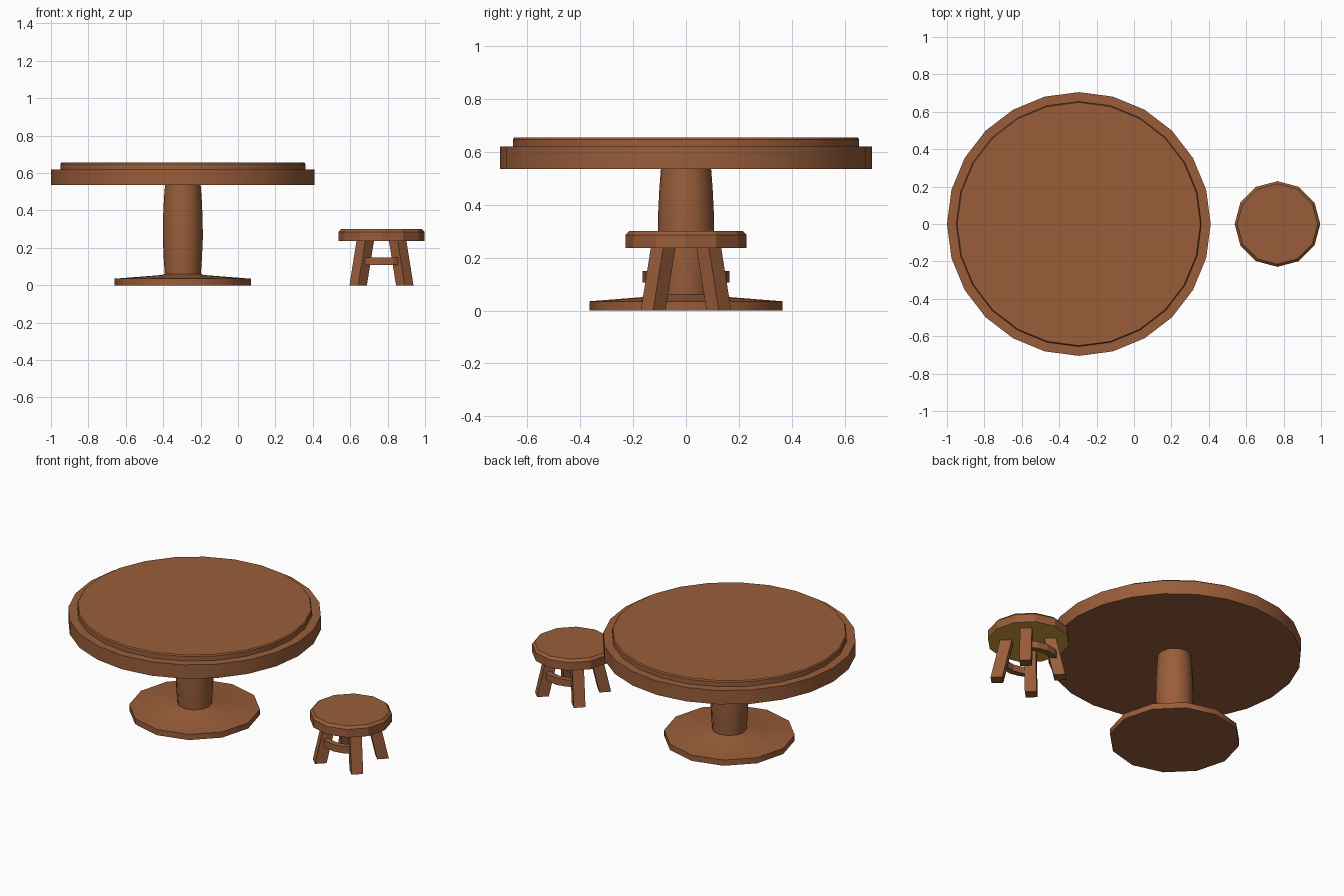
import bpy, math
from mathutils import Vector

if "Cube" in bpy.data.objects:
    bpy.data.objects.remove(bpy.data.objects["Cube"])


def material(name, rgb):
    m = bpy.data.materials.new(name)
    m.diffuse_color = (*rgb, 1)
    m.use_nodes = True
    m.node_tree.nodes["Principled BSDF"].inputs["Base Color"].default_value = m.diffuse_color
    return m


brown = material("brown wood", (0.32, 0.11, 0.042))
gold = material("raw underside wood", (0.66, 0.35, 0.047))


def add_object(name, verts, faces, mat, smooth=None):
    me = bpy.data.meshes.new(name)
    me.from_pydata(verts, [], faces)
    me.materials.append(mat)
    ob = bpy.data.objects.new(name, me)
    bpy.context.collection.objects.link(ob)
    if smooth:
        bpy.ops.object.select_all(action='DESELECT')
        ob.select_set(True)
        bpy.context.view_layer.objects.active = ob
        bpy.ops.object.shade_smooth_by_angle(angle=math.radians(smooth))
    return ob


def lathe(name, cx, profile, n, mat, smooth=None):
    """Closed turned shape from (radius, height) points, bottom to top."""
    verts = [(cx + r * math.cos(2 * math.pi * i / n), r * math.sin(2 * math.pi * i / n), z)
             for r, z in profile for i in range(n)]
    faces = [(k * n + i, k * n + (i + 1) % n, (k + 1) * n + (i + 1) % n, (k + 1) * n + i)
             for k in range(len(profile) - 1) for i in range(n)]
    faces.append(tuple(reversed(range(n))))
    faces.append(tuple(range((len(profile) - 1) * n, len(profile) * n)))
    return add_object(name, verts, faces, mat, smooth)


# Table
TX, SX = -0.295, 0.767
lathe("table_top", TX, [(0.705, 0.535), (0.705, 0.62), (0.655, 0.62), (0.655, 0.648),
                        (0.65, 0.655)], 24, brown, 25)
lathe("table_column", TX, [(0.095, 0.04), (0.102, 0.14), (0.107, 0.25), (0.106, 0.36),
                           (0.101, 0.46), (0.095, 0.54)], 12, brown, 40)
lathe("table_base", TX, [(0.365, 0), (0.365, 0.035), (0.11, 0.055), (0.1, 0.06)], 12, brown, 40)

# Stool seat with a differently coloured underside
seat = lathe("stool_seat", SX, [(0.229, 0.236), (0.229, 0.286), (0.215, 0.301)], 12, brown)
seat.data.materials.append(gold)
for p in seat.data.polygons:
    if p.normal.z < -0.9:
        p.material_index = 1

BOX = [(3, 2, 1, 0), (4, 5, 6, 7), (0, 1, 5, 4), (1, 2, 6, 5), (2, 3, 7, 6), (3, 0, 4, 7)]

# Four splayed square legs on the diagonals
h = 0.033
for sx, label_x in ((-1, "left"), (1, "right")):
    for sy, label_y in ((-1, "front"), (1, "back")):
        a = math.atan2(sy, sx)
        out = Vector((math.cos(a), math.sin(a), 0))
        side = Vector((-out.y, out.x, 0))
        verts = []
        for z, r in ((0, 0.176), (0.24, 0.122)):
            c = Vector((SX, 0, z)) + out * r
            verts += [c + out * (u * h) + side * (v * h)
                      for u, v in ((-1, -1), (1, -1), (1, 1), (-1, 1))]
        add_object(f"stool_{label_y}_{label_x}_leg", verts, BOX, brown)

# Curved stretchers between the legs at front and back
for sy, label in ((-1, "front"), (1, "back")):
    n = 4
    verts, faces = [], []
    for i in range(n + 1):
        a = sy * math.pi / 2 + (i / n - 0.5) * math.pi / 2
        for r, z in ((0.13, 0.107), (0.165, 0.107), (0.165, 0.149), (0.13, 0.149)):
            verts.append((SX + r * math.cos(a), r * math.sin(a), z))
    for i in range(n):
        for j in range(4):
            k = (j + 1) % 4
            faces.append((4 * i + j, 4 * i + 4 + j, 4 * i + 4 + k, 4 * i + k)[::-1])
    faces += [(0, 1, 2, 3), (4 * n + 3, 4 * n + 2, 4 * n + 1, 4 * n)]
    add_object(f"stool_{label}_stretcher", verts, faces, brown)
